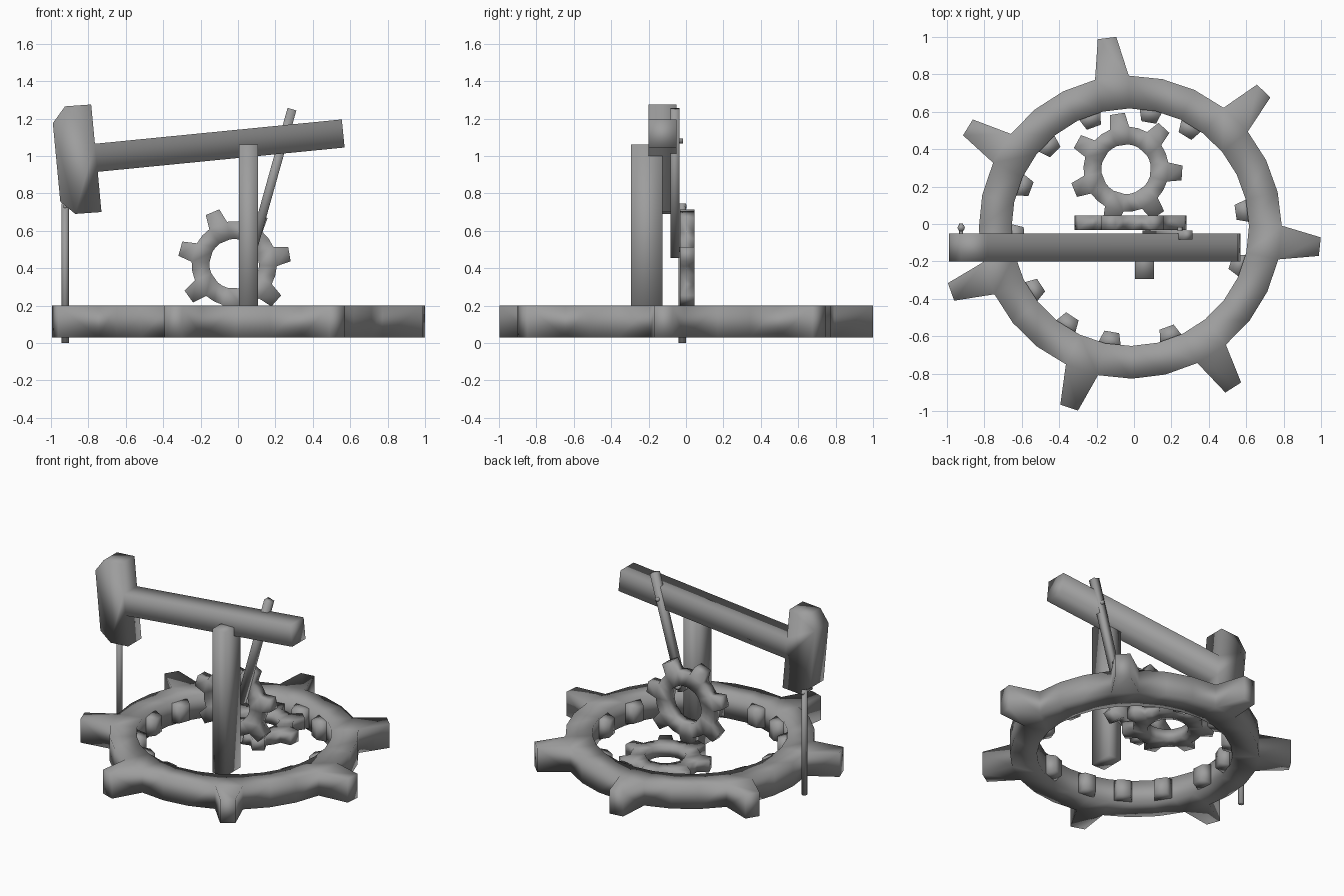
import bpy, bmesh, math
from mathutils import Vector, Matrix

if "Cube" in bpy.data.objects:
    bpy.data.objects.remove(bpy.data.objects["Cube"], do_unlink=True)

grey = bpy.data.materials.new("machine_grey")
grey.use_nodes = True
COLOUR = (0.34, 0.34, 0.34, 1)
grey.diffuse_color = COLOUR
grey.node_tree.nodes["Principled BSDF"].inputs["Base Color"].default_value = COLOUR


def finish(name, bm, matrix=None):
    bmesh.ops.recalc_face_normals(bm, faces=bm.faces)
    mesh = bpy.data.meshes.new(name)
    bm.to_mesh(mesh)
    bm.free()
    mesh.materials.append(grey)
    mesh.shade_smooth()
    obj = bpy.data.objects.new(name, mesh)
    bpy.context.collection.objects.link(obj)
    if matrix:
        obj.matrix_world = matrix
    return obj


def polar(radius, angle, z):
    return Vector((radius * math.cos(angle), radius * math.sin(angle), z))


def prism(bm, bottom, top):
    """Closed solid between two matching loops of points."""
    a = [bm.verts.new(p) for p in bottom]
    b = [bm.verts.new(p) for p in top]
    for i in range(len(a)):
        j = (i + 1) % len(a)
        bm.faces.new((a[i], a[j], b[j], b[i]))
    bm.faces.new(a)
    bm.faces.new(b)


def gear(bm, inner, outer, tip, height, start, root_half, tip_half, splits):
    """Flat ring with seven tapered teeth around the outside."""
    step = 2 * math.pi / 7
    angles, is_tooth = [], []
    for t in range(7):
        mid = start + t * step
        gap = (step - 2 * root_half) / splits
        angles.append(mid - root_half)
        is_tooth.append(True)
        for s in range(splits):
            angles.append(mid + root_half + s * gap)
            is_tooth.append(False)
    layers = [([bm.verts.new(polar(inner, a, z)) for a in angles],
               [bm.verts.new(polar(outer, a, z)) for a in angles])
              for z in (0, height)]
    (in_lo, out_lo), (in_hi, out_hi) = layers
    n = len(angles)
    for i in range(n):
        j = (i + 1) % n
        bm.faces.new((in_lo[i], in_lo[j], in_hi[j], in_hi[i]))
        for ins, outs in layers:
            bm.faces.new((ins[i], ins[j], outs[j], outs[i]))
        if not is_tooth[i]:
            bm.faces.new((out_lo[i], out_lo[j], out_hi[j], out_hi[i]))
            continue
        mid = angles[i] + root_half
        tl, tr, hl, hr = [bm.verts.new(polar(tip, mid + d, z))
                          for z in (0, height) for d in (-tip_half, tip_half)]
        bm.faces.new((out_lo[i], out_lo[j], tr, tl))
        bm.faces.new((out_hi[i], out_hi[j], hr, hl))
        bm.faces.new((out_lo[i], tl, hl, out_hi[i]))
        bm.faces.new((out_lo[j], tr, hr, out_hi[j]))
        bm.faces.new((tl, tr, hr, hl))


def side_profile(name, points, y0, y1):
    """Extrude an x-z outline along y."""
    bm = bmesh.new()
    prism(bm, [(x, y0, z) for x, z in points], [(x, y1, z) for x, z in points])
    return finish(name, bm)


def pin(name, start, end, radius, sides):
    bm = bmesh.new()
    start, end = Vector(start), Vector(end)
    axis = end - start
    bmesh.ops.create_cone(bm, cap_ends=True, segments=sides, radius1=radius,
                          radius2=radius, depth=axis.length)
    turn = axis.to_track_quat('Z', 'Y').to_matrix().to_4x4()
    return finish(name, bm, Matrix.Translation((start + end) / 2) @ turn)


# Large ring gear with outer teeth and small tapered inner teeth
bm = bmesh.new()
gear(bm, 0.635, 0.81, 1.02, 0.17, math.radians(97),
     math.pi / 28, math.radians(2.8), 3)
for deg in (8, 59, 80, 110, 135, 159, 184, 213, 237, 260, 290, 341):
    a = math.radians(deg)
    loops = []
    for radius, half, low, high in ((0.65, 0.1, 0.01, 0.16), (0.57, 0.07, 0.03, 0.14)):
        loops.append([polar(radius, a - half, low), polar(radius, a + half, low),
                      polar(radius, a + half, high), polar(radius, a - half, high)])
    prism(bm, *loops)
finish("ring_gear", bm, Matrix.Translation((-0.02, -0.017, 0.03)))

# Flat pinion and the upright gear that it drives
small = dict(inner=0.133, outer=0.228, tip=0.302, height=0.078,
             root_half=math.radians(13), tip_half=math.radians(7.5), splits=2)
bm = bmesh.new()
gear(bm, start=math.radians(99), **small)
finish("flat_pinion", bm, Matrix.Translation((-0.042, 0.293, 0.09)))
bm = bmesh.new()
gear(bm, start=math.radians(10), **small)
finish("upright_gear", bm, Matrix.Translation((-0.02, 0.045, 0.423))
       @ Matrix.Rotation(math.pi / 2, 4, 'X'))

# Support post
side_profile("support_post", [(0.005, 0.03), (0.108, 0.03), (0.108, 1.06), (0.005, 1.06)],
             -0.295, -0.125)

# Walking beam with its hammer-shaped head
side_profile("walking_beam", [
    (0.57, 1.045), (0.555, 1.195), (-0.765, 1.065), (-0.785, 1.275), (-0.925, 1.265),
    (-0.99, 1.175), (-0.95, 0.755), (-0.87, 0.69), (-0.73, 0.70), (-0.75, 0.915)],
    -0.2, -0.05)

# Crank rod and its pins
side_profile("crank_rod", [(0.045, 0.47), (0.09, 0.455), (0.312, 1.243), (0.265, 1.257)],
             -0.083, -0.035)
pin("crank_pin", (0.075, -0.08, 0.5), (0.075, 0.0, 0.5), 0.014, 8)
pin("beam_pin", (0.245, -0.1, 1.08), (0.245, -0.015, 1.08), 0.013, 8)

# Pump rod hanging from the head
pin("pump_rod", (-0.924, -0.02, 0), (-0.924, -0.02, 0.745), 0.02, 8)
pin("head_pin", (-0.924, -0.1, 0.73), (-0.924, 0.004, 0.73), 0.011, 8)
